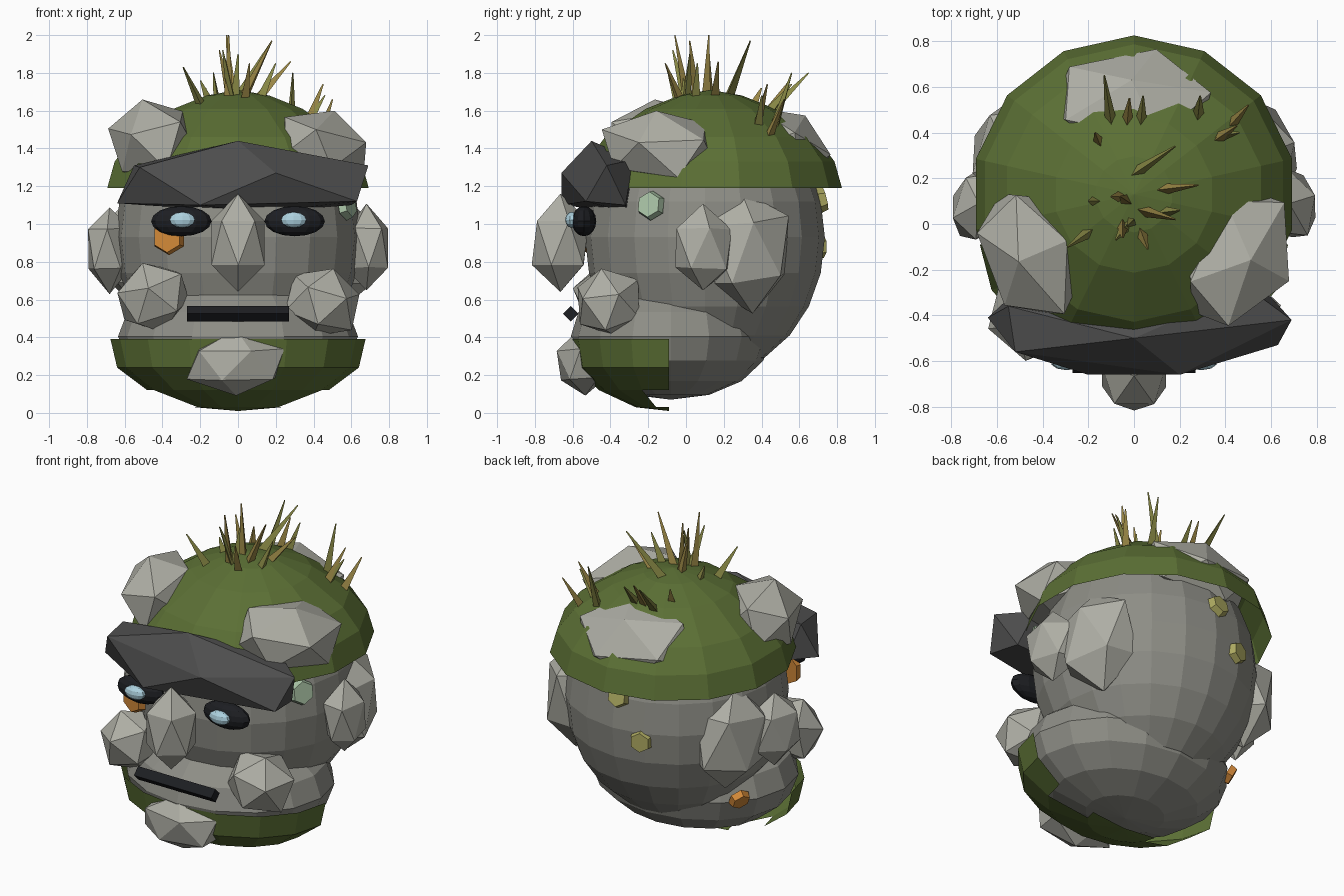
import bpy, bmesh, math, random
from mathutils import Vector, Matrix, Euler

if "Cube" in bpy.data.objects:
    bpy.data.objects.remove(bpy.data.objects["Cube"])

random.seed(4)
TAU = 2 * math.pi


def mat(name, r, g, b):
    m = bpy.data.materials.new(name)
    m.diffuse_color = (r, g, b, 1)
    m.use_nodes = True
    m.node_tree.nodes["Principled BSDF"].inputs["Base Color"].default_value = m.diffuse_color
    return m


MOSS = mat("moss", .105, .16, .035)
DARK = mat("dark_stone", .075, .075, .075)
BLACK = mat("black", .012, .013, .016)
GLOW = mat("pale_blue", .42, .65, .75)
ORANGE = mat("orange", .65, .25, .04)
YELLOW = mat("yellow", .42, .40, .12)
MINT = mat("mint", .40, .55, .38)
GRASS = mat("grass", .25, .25, .06)
DRY_GRASS = mat("dry_grass", .32, .24, .06)
STONE = mat("stone", .27, .27, .24)
ROCK = mat("rock", .43, .43, .38)


def finish(name, bm, m=None):
    bmesh.ops.recalc_face_normals(bm, faces=bm.faces)
    me = bpy.data.meshes.new(name)
    bm.to_mesh(me)
    bm.free()
    ob = bpy.data.objects.new(name, me)
    bpy.context.collection.objects.link(ob)
    if m:
        me.materials.append(m)
    return ob


def place(loc, size, rot=(0, 0, 0)):
    return (Matrix.Translation(loc) @ Euler(rot).to_matrix().to_4x4()
            @ Matrix.Diagonal((*size, 1)))


def ball(name, loc, size, m, u=16, v=10, rot=(0, 0, 0)):
    bm = bmesh.new()
    bmesh.ops.create_uvsphere(bm, u_segments=u, v_segments=v, radius=1, matrix=place(loc, size, rot))
    return finish(name, bm, m)


def rock(name, loc, size, rot=(0, 0, 0), jit=.06, m=ROCK):
    bm = bmesh.new()
    bmesh.ops.create_icosphere(bm, subdivisions=1, radius=1)
    for v in bm.verts:
        v.co *= 1 + random.uniform(-jit, jit)
    bm.transform(place(loc, size, rot))
    return finish(name, bm, m)


def prism(name, a, b, r1, r2, sides, m):
    """Cone or cylinder running from point a to point b."""
    a, b = Vector(a), Vector(b)
    bm = bmesh.new()
    bmesh.ops.create_cone(bm, cap_ends=True, segments=sides, radius1=r1, radius2=r2, depth=(b - a).length,
                          matrix=Matrix.Translation((a + b) / 2) @ (b - a).to_track_quat('Z', 'Y').to_matrix().to_4x4())
    return finish(name, bm, m)


def shell(name, profile, cy, squash, n, a0, a1, m, keep=lambda c: True):
    """Sweep (radius, z) rings about a vertical axis from angle a0 to a1."""
    bm = bmesh.new()
    rings = []
    for r, z in profile:
        rings.append([bm.verts.new((r * math.cos(a0 + (a1 - a0) * i / n),
                                    cy + squash * r * math.sin(a0 + (a1 - a0) * i / n), z)) for i in range(n + 1)])
    for p, q in zip(rings, rings[1:]):
        for i in range(n):
            bm.faces.new((p[i], p[i + 1], q[i + 1], q[i]))
    drop = [f for f in bm.faces if not keep(f.calc_center_median())]
    bmesh.ops.delete(bm, geom=drop, context='FACES')
    bmesh.ops.remove_doubles(bm, verts=bm.verts, dist=1e-4)
    return finish(name, bm, m)


# skull and jaw
ball("head", (0, .1, .93), (.65, .635, .735), STONE, 20, 12)
ball("jaw", (0, -.08, .405), (.635, .53, .335), STONE, 16, 8)

# moss cap and moss beard
shell("moss_cap", [(.71, 1.19), (.67, 1.33), (.57, 1.46), (.35, 1.61), (.17, 1.68), (0, 1.71)],
      .13, .98, 14, TAU / 4, TAU * 1.25, MOSS)
shell("moss_beard", [(.675, .39), (.64, .24), (.48, .12), (.23, .03), (0, .01)],
      -.09, .77, 8, math.pi, TAU, MOSS, lambda c: c.z > .1 or c.y < -.16 or abs(c.x) < .15)

# heavy brow
bm = bmesh.new()
for p in [(0, -.5, 1.44), (-.55, -.36, 1.31), (-.64, -.41, 1.11), (-.52, -.56, 1.3), (-.2, -.66, 1.1),
          (.2, -.66, 1.27), (.69, -.42, 1.31), (.63, -.53, 1.12), (.6, -.32, 1.1), (-.5, -.28, 1.1),
          (.5, -.28, 1.34), (.1, -.3, 1.06)]:
    bm.verts.new(p)
bmesh.ops.convex_hull(bm, input=bm.verts)
finish("brow", bm, DARK)

# face
rock("nose", (0, -.665, .9), (.165, .17, .26), (0, 0, math.radians(18)), 0)
rock("chin", (-.01, -.55, .26), (.28, .145, .175), (.1, 0, 0), .05)
prism("mouth", (-.27, -.61, .525), (.27, -.61, .525), .042, .042, 4, BLACK)

# mirrored features
for s, side in ((-1, "left"), (1, "right")):
    ball(side + "_eye_socket", (s * .3, -.54, 1.015), (.16, .065, .08), BLACK, 12, 8)
    ball(side + "_pupil", (s * .295, -.605, 1.022), (.07, .035, .042), GLOW, 10, 6)
    rock(side + "_cheek", (s * .45, -.41, .6 - s * .015), (.215, .195, .195), (.3, .2 * s, s * .4))
    rock(side + "_ear", (s * .68, .09, .87), (.125, .18, .23), (0, 0, s * .3))
    rock(side + "_ear_back", (s * .53, .32, .86), (.2, .26, .34), (.1, 0, s * .3))

# boulders on the cap
rock("left_cap_boulder", (-.45, -.12, 1.44), (.24, .33, .24), (.1, -.3, .35))
rock("right_cap_boulder", (.45, -.15, 1.41), (.245, .36, .2), (-.1, .3, -.45))
rock("back_cap_boulder", (-.01, .53, 1.41), (.4, .27, .2), (-.55, 0, 0))

# crystals set into the stone: centre, outward direction, radius, colour
for name, c, d, r, m in [("cheek_crystal", (-.37, -.51, .93), (-.3, -1, 0), .095, ORANGE),
                         ("jaw_crystal", (-.53, .22, .42), (-1, .5, -.6), .065, ORANGE),
                         ("upper_back_crystal", (-.03, .72, 1.13), (-.1, 1, .25), .07, YELLOW),
                         ("lower_back_crystal", (-.18, .71, .88), (-.3, 1, 0), .07, YELLOW),
                         ("temple_crystal", (.58, -.19, 1.1), (1, -.5, .2), .08, MINT)]:
    d = Vector(d).normalized() * .02
    prism(name, Vector(c) - d, Vector(c) + d, r, r * .85, 6, m)

# grass blades: base x, y and tip x, y, z
for i, (bx, by, tx, ty, tz) in enumerate([
        (-.19, -.03, -.29, -.1, 1.83), (.03, -.03, .06, -.11, 1.85), (-.03, 0, -.08, -.07, 1.92),
        (-.05, 0, -.05, -.06, 2), (-.02, 0, 0, .02, 1.9), (-.05, .12, -.1, .12, 1.92),
        (-.16, .1, -.2, .1, 1.76), (.03, .06, .18, .02, 1.97), (.12, .05, .2, .06, 1.85),
        (.11, .15, .28, .17, 1.86), (0, .22, .18, .34, 1.97), (-.03, .1, -.06, .12, 2),
        (.36, .38, .46, .4, 1.68), (.42, .43, .5, .52, 1.66), (.28, .47, .29, .56, 1.8),
        (.36, .37, .45, .43, 1.74), (-.1, .44, -.13, .65, 1.8), (-.03, .44, -.02, .55, 1.76),
        (.03, .44, .04, .56, 1.74), (-.15, .35, -.17, .4, 1.72)]):
    bz = 1.7 - .85 * (bx ** 2 + (by - .13) ** 2)
    prism("grass_blade", (bx, by, bz - .03), (tx, ty, tz), .03, .004, 3, (GRASS, DRY_GRASS)[i % 2])
